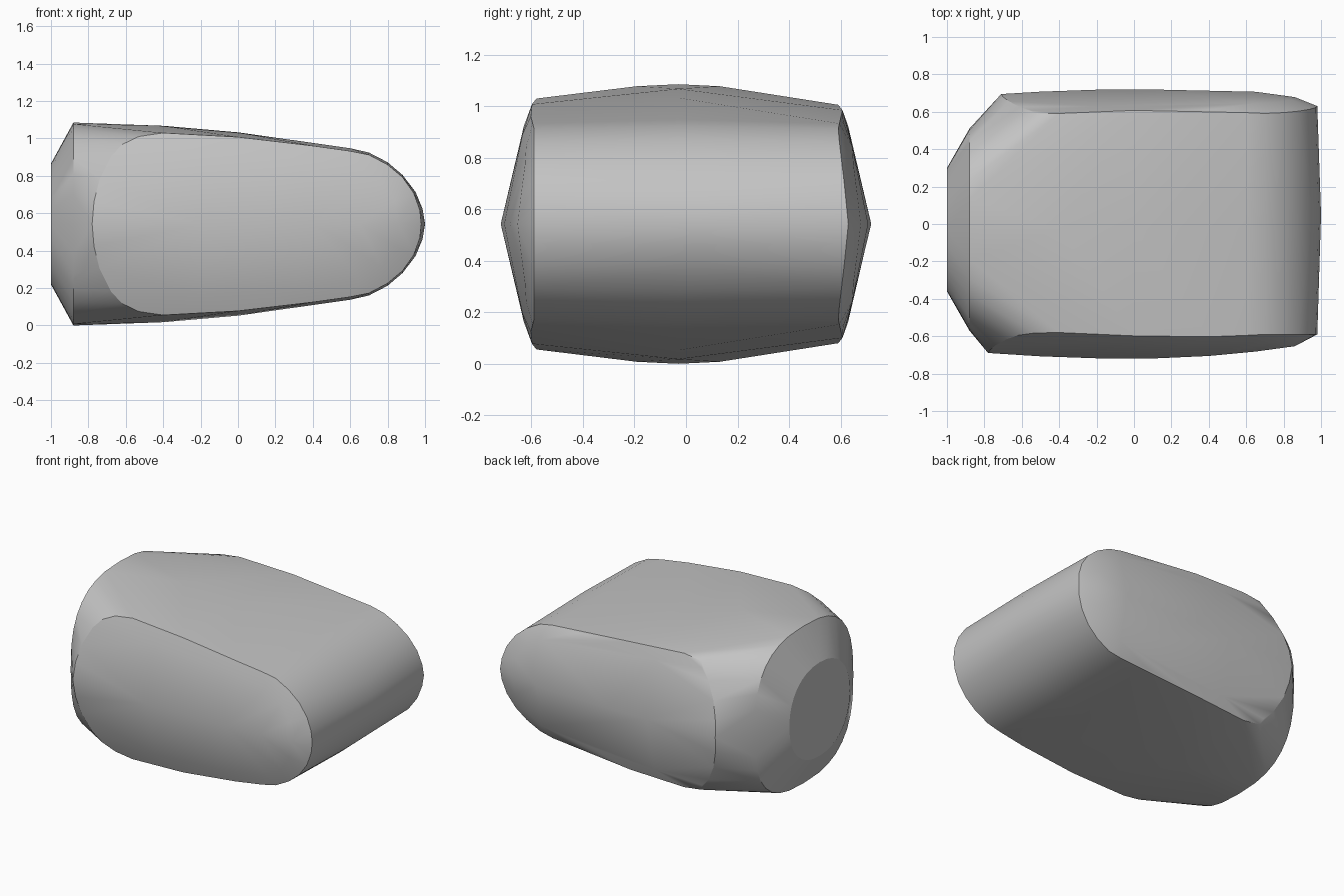
import bpy
import bmesh
import math

cube = bpy.data.objects.get("Cube")
if cube:
    bpy.data.objects.remove(cube, do_unlink=True)

MID_Z = 0.5425
# Upper half outlines as (x, height above the middle)
BODY = [(-0.88, 0.5425), (-0.4, 0.525), (0, 0.49), (0.4, 0.435), (0.6, 0.405),
        (0.7, 0.382), (0.8, 0.33), (0.88, 0.262), (0.95, 0.17), (0.987, 0.08), (1, 0)]
RIM = [(-0.78, 0), (-0.77, 0.12), (-0.74, 0.24), (-0.68, 0.36), (-0.62, 0.425),
       (-0.53, 0.468), (-0.4, 0.487), (0, 0.465), (0.4, 0.418), (0.6, 0.39),
       (0.7, 0.37), (0.8, 0.317), (0.88, 0.25), (0.94, 0.165), (0.972, 0.075), (0.98, 0)]
CAP = [(0.86, 0), (0.84, 0.12), (0.77, 0.23), (0.65, 0.3), (0.3, 0.35), (-0.2, 0.38)]
RIDGE = [(x, 0) for x in (-0.5, -0.2, 0.1, 0.4, 0.65)]


def cap_y(x, d):
    """Half width of the crowned side at x, d away from the ridge."""
    ridge = 0.72 - (0.09 if x > 0 else 0.05) * x * x
    return ridge - 0.1 * d - 0.35 * d * d


bm = bmesh.new()


def add(x, y, d):
    for s in ((1, -1) if d else (1,)):
        bm.verts.new((x, y, MID_Z + s * d))


# Central outline
for x, d in BODY:
    add(x, -0.03 if x < 0.9 else 0.05, d)

# Crowned sides with rounded rims
for side in (-1, 1):
    back = side > 0
    for x, d in RIM:
        px = x + 0.07 if back and x < -0.6 else x
        d = d * 0.95 if back and x < 0.6 else d
        y = cap_y(px, d)
        if x > 0.65:
            y = min(y, 0.63 - 0.1 * d if back else 0.59)
        add(px, side * y, d)
    for x, d in CAP + RIDGE:
        add(x, side * (cap_y(x, d) + (0.025 if back and x > 0.6 else 0)), d)

# Rounded tail rings, ending in a flat oval
for x, ry, rz, power in ((-1, 0.33, 0.323, 2.2), (-0.88, 0.54, 0.5425, 2.7)):
    for i in range(32):
        a = math.tau * i / 32
        c, s = math.cos(a), math.sin(a)
        y = math.copysign(abs(c) ** (2 / power), c) * ry - 0.03
        z = math.copysign(abs(s) ** (2 / power), s) * rz + MID_Z
        bm.verts.new((x, y, z))

# Convex skin around the outlines
bmesh.ops.remove_doubles(bm, verts=bm.verts, dist=0.001)
bmesh.ops.convex_hull(bm, input=bm.verts)
bmesh.ops.delete(bm, geom=[v for v in bm.verts if not v.link_faces], context='VERTS')
bmesh.ops.dissolve_limit(bm, angle_limit=math.radians(1), verts=bm.verts, edges=bm.edges)
bmesh.ops.recalc_face_normals(bm, faces=bm.faces)

mesh = bpy.data.meshes.new("rounded_block")
bm.to_mesh(mesh)
bm.free()
block = bpy.data.objects.new("rounded_block", mesh)
bpy.context.collection.objects.link(block)

# Plain grey finish
grey = bpy.data.materials.new("plain_grey")
grey.use_nodes = True
colour = (0.55, 0.55, 0.55, 1)
grey.diffuse_color = colour
grey.node_tree.nodes["Principled BSDF"].inputs["Base Color"].default_value = colour
mesh.materials.append(grey)

bpy.ops.object.select_all(action='DESELECT')
block.select_set(True)
bpy.context.view_layer.objects.active = block
bpy.ops.object.shade_smooth_by_angle(angle=math.radians(25))
